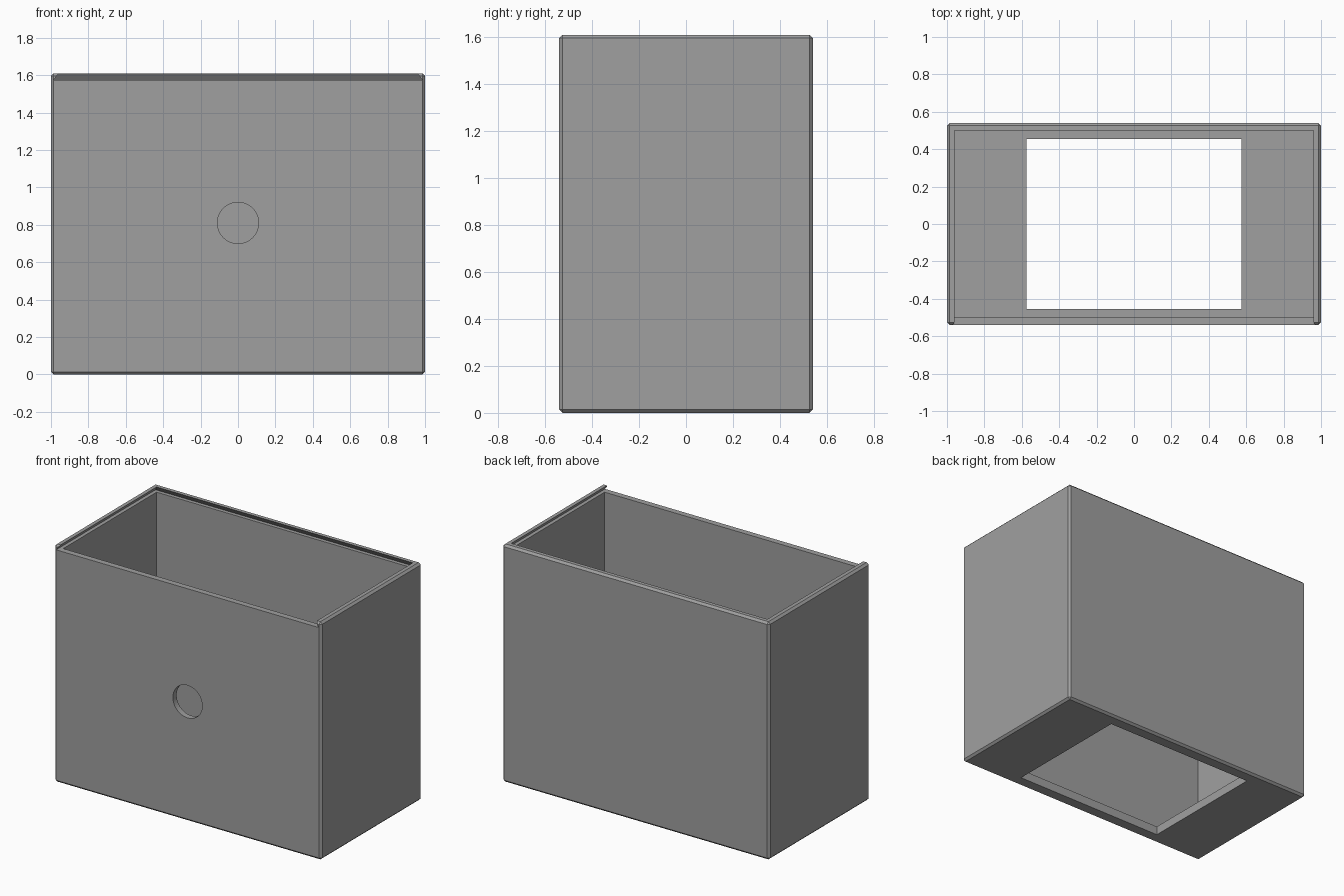
import bpy, bmesh, math
from mathutils import Matrix

if "Cube" in bpy.data.objects:
    bpy.data.objects.remove(bpy.data.objects["Cube"])

W, D, H = 1.0, 0.54, 1.61      # half width, half depth, height
WALL, FLOOR, CHAMFER = 0.04, 0.06, 0.014
LEDGE, SLANT = 1.575, 0.025    # lid slot floor height and undercut

grey = bpy.data.materials.new("grey plastic")
grey.diffuse_color = (0.35, 0.35, 0.35, 1)
grey.use_nodes = True
grey.node_tree.nodes["Principled BSDF"].inputs["Base Color"].default_value = grey.diffuse_color


def make_object(name, bm):
    bmesh.ops.recalc_face_normals(bm, faces=bm.faces[:])
    mesh = bpy.data.meshes.new(name)
    bm.to_mesh(mesh)
    bm.free()
    mesh.materials.append(grey)
    obj = bpy.data.objects.new(name, mesh)
    bpy.context.collection.objects.link(obj)
    return obj


def prism(name, low, high):
    """Six-sided solid between two rectangles (x0, x1, y0, y1, z)."""
    bm = bmesh.new()
    rings = []
    for x0, x1, y0, y1, z in (low, high):
        rings.append([bm.verts.new(p) for p in
                      ((x0, y0, z), (x1, y0, z), (x1, y1, z), (x0, y1, z))])
    a, b = rings
    bm.faces.new(a[::-1])
    bm.faces.new(b)
    for i in range(4):
        j = (i + 1) % 4
        bm.faces.new((a[i], a[j], b[j], b[i]))
    return make_object(name, bm)


def cut(target, cutter):
    mod = target.modifiers.new("cut", "BOOLEAN")
    mod.operation, mod.solver, mod.object = "DIFFERENCE", "EXACT", cutter
    bpy.context.view_layer.objects.active = target
    bpy.ops.object.modifier_apply(modifier=mod.name)
    bpy.data.objects.remove(cutter)


# Outer block with chamfered edges
box = prism("box_body", (-W, W, -D, D, 0), (-W, W, -D, D, H))
bev = box.modifiers.new("chamfer", "BEVEL")
bev.width, bev.segments = CHAMFER, 1
bpy.context.view_layer.objects.active = box
bpy.ops.object.modifier_apply(modifier=bev.name)

# Inner cavity, open into the lid slot
ix, iy = W - WALL, D - WALL
cut(box, prism("cavity_cutter", (-ix, ix, -iy, iy, FLOOR),
               (-ix, ix, -iy, iy, LEDGE + 0.012)))

# Dovetail lid slot, undercut on three sides and open at the front
k = 2.0                        # continue the slope past the rim
rise = (H - LEDGE) * k
lx, ly = ix + SLANT, iy + SLANT
cut(box, prism("slot_cutter", (-lx, lx, -1, ly, LEDGE),
               (-lx + SLANT * k, lx - SLANT * k, -1, ly - SLANT * k, LEDGE + rise)))

# Rectangular opening in the floor
cut(box, prism("floor_cutter", (-0.575, 0.575, -0.455, 0.455, -0.1),
               (-0.575, 0.575, -0.455, 0.455, 0.2)))

# Round hole in the front wall
bm = bmesh.new()
bmesh.ops.create_cone(bm, cap_ends=True, segments=64, radius1=0.11, radius2=0.11,
                      depth=0.2,
                      matrix=Matrix.Translation((0, -D, 0.81)) @ Matrix.Rotation(math.pi / 2, 4, "X"))
cut(box, make_object("hole_cutter", bm))

# Smooth only the round hole
bpy.ops.object.select_all(action="DESELECT")
box.select_set(True)
bpy.context.view_layer.objects.active = box
bpy.ops.object.shade_smooth_by_angle(angle=math.radians(20))
